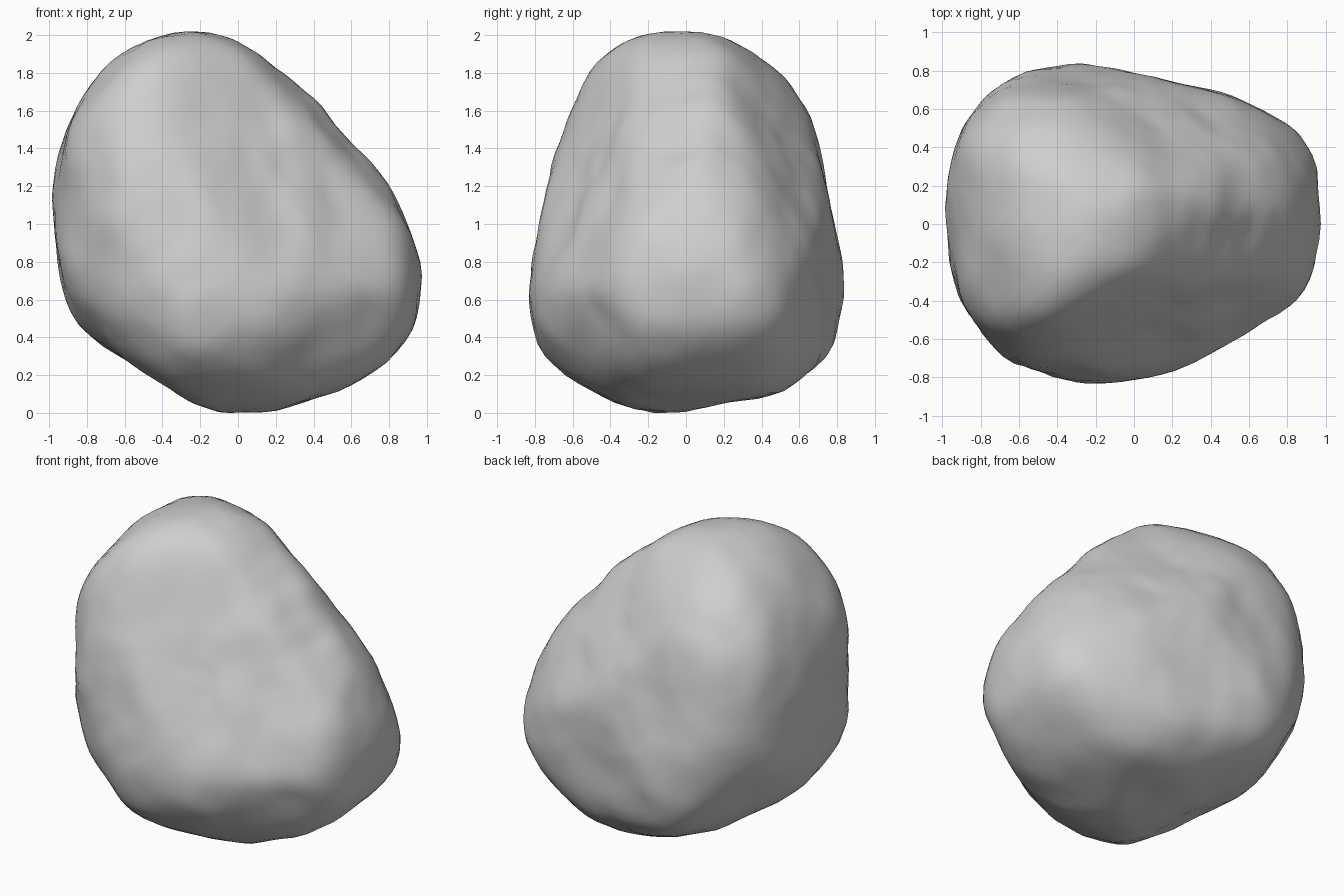
import bpy, bmesh, math
from mathutils import Vector, noise

cube = bpy.data.objects.get("Cube")
if cube:
    bpy.data.objects.remove(cube, do_unlink=True)

STEPS = 32
WEAR = .012  # extra stone left on for the smoothing to take away
planes = []


def carve(camera, outline):
    """Add the cutting planes that wrap a convex outline seen along one direction."""
    camera = Vector(camera).normalized()
    pole = Vector((0, 1, 0)) if abs(camera.z) > 0.9 else Vector((0, 0, 1))
    right = pole.cross(camera).normalized()
    up = camera.cross(right)
    for i in range(STEPS):
        a = math.tau * i / STEPS
        c, s = math.cos(a), math.sin(a)
        reach = max(c * x + s * y for x, y in outline)
        planes.append((right * c + up * s, reach + WEAR))


# Main outlines, measured from the rock's centre
carve((0, -1, 0), [(-.42, .98), (-.24, 1), (0, .97), (.2, .87), (.5, .5), (.8, .18),
                   (.92, -.1), (.97, -.3), (.95, -.5), (.85, -.65), (.7, -.8), (.5, -.9),
                   (.1, -1), (-.3, -.96), (-.8, -.6), (-.9, -.4), (-.97, 0), (-.9, .5),
                   (-.75, .75), (-.55, .93)])
carve((1, 0, 0), [(-.35, .97), (.13, 1), (.37, .93), (.6, .65), (.77, 0), (.82, -.25),
                  (.78, -.65), (.7, -.8), (.6, -.87), (-.12, -1), (-.5, -.93), (-.7, -.8),
                  (-.8, -.6), (-.82, -.3), (-.68, .4), (-.5, .82)])
carve((0, 0, 1), [(-.4, .82), (0, .77), (.4, .69), (.8, .53), (.95, .38), (.97, .1),
                  (.95, -.2), (.85, -.42), (.5, -.65), (.1, -.8), (-.2, -.82),
                  (-.5, -.77), (-.8, -.6), (-.97, -.15), (-.96, .2), (-.9, .5), (-.7, .74)])

# Diagonal outlines
tilt = math.sqrt(2) * math.tan(math.radians(25))
carve((1, -1, tilt), [(-.21, 1.07), (.01, 1.02), (.2, .88), (.57, .31), (.96, -.38),
                      (.96, -.47), (.87, -.69), (.37, -.99), (-.08, -1.03), (-.52, -.92),
                      (-.79, -.69), (-.99, .03), (-.98, .31), (-.85, .64), (-.64, .86)])
carve((-1, 1, tilt), [(.2, .92), (.5, .92), (.7, .79), (.88, .52), (.99, -.04), (.91, -.46),
                      (.67, -.73), (.26, -.9), (-.09, -.98), (-.33, -.96), (-.69, -.78),
                      (-.96, -.28), (-.86, .02), (-.69, .34), (-.15, .82)])
carve((1, 1, -tilt), [(-.02, .86), (.27, .89), (.6, .8), (.83, .61), (1.02, .02), (1, -.28),
                      (.57, -.82), (.18, -.99), (-.04, -1.04), (-.35, -.96), (-.67, -.69),
                      (-.91, -.14), (-.79, .14), (-.41, .55)])

# Broad flat facet on the front
planes.append((Vector((.4, -.8, .4)).normalized(), .59))

# Push a sphere out to the planes, then wear its edges down
bm = bmesh.new()
bmesh.ops.create_icosphere(bm, subdivisions=5, radius=1)
for v in bm.verts:
    d = v.co.normalized()
    v.co = d * min(h / n.dot(d) for n, h in planes if n.dot(d) > .05)
for _ in range(6):
    bmesh.ops.smooth_vert(bm, verts=bm.verts, factor=.5,
                          use_axis_x=True, use_axis_y=True, use_axis_z=True)

# Shallow weathered lumps
for v in bm.verts:
    lump = noise.noise(v.co * 3) + .5 * noise.noise(v.co * 7)
    v.co += v.co.normalized() * lump * .02

# Stand it on the ground
ground = min(v.co.z for v in bm.verts)
bmesh.ops.translate(bm, verts=bm.verts, vec=(0, 0, -ground))

mesh = bpy.data.meshes.new("rock")
bm.to_mesh(mesh)
bm.free()
rock = bpy.data.objects.new("rock", mesh)
bpy.context.collection.objects.link(rock)
for face in mesh.polygons:
    face.use_smooth = True

# Plain grey stone
stone = bpy.data.materials.new("grey_stone")
stone.use_nodes = True
colour = (.62, .62, .62, 1)
stone.diffuse_color = colour
stone.node_tree.nodes["Principled BSDF"].inputs["Base Color"].default_value = colour
mesh.materials.append(stone)
